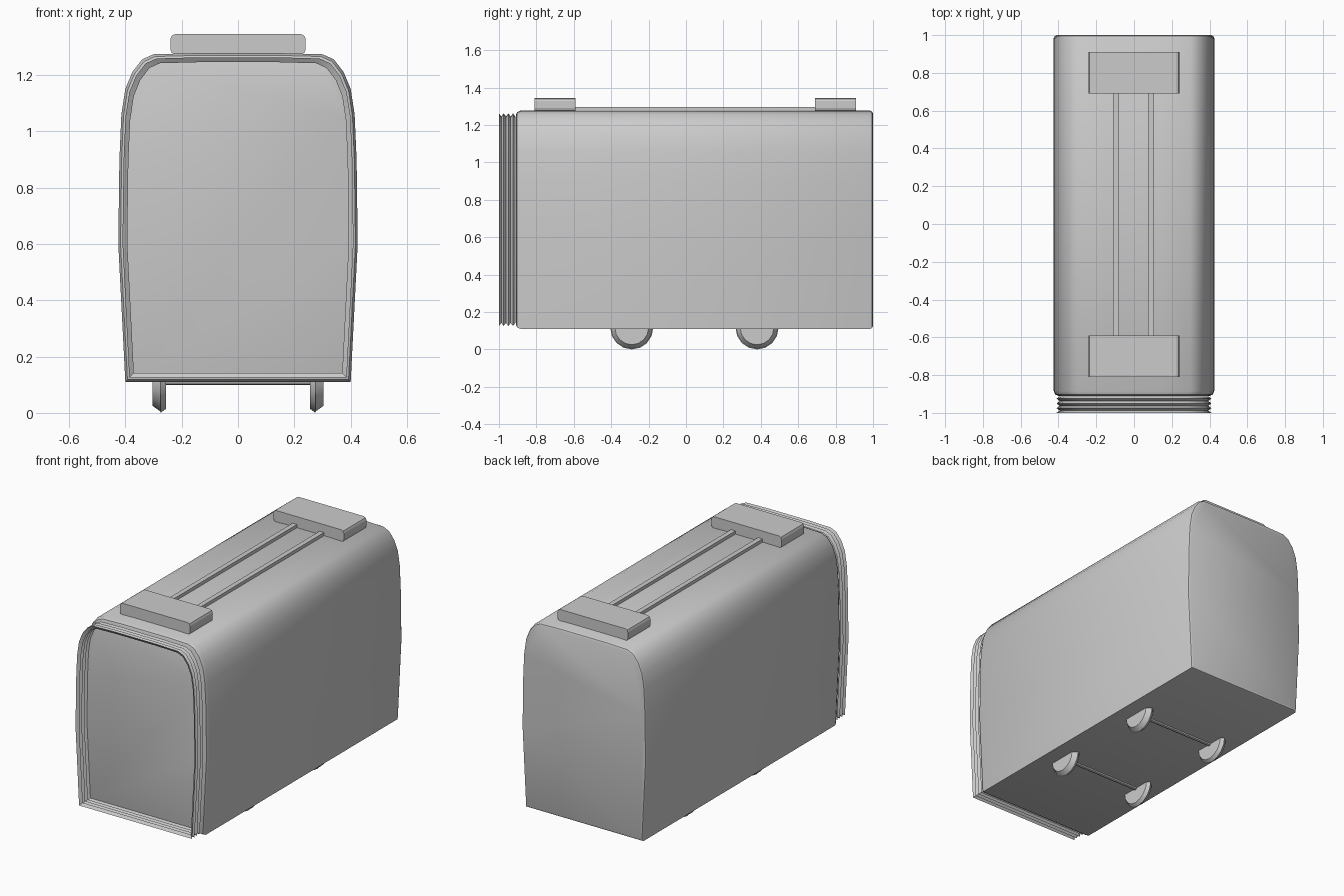
import bpy
import bmesh
import math
from mathutils import Matrix

cube = bpy.data.objects.get("Cube")
if cube:
    bpy.data.objects.remove(cube, do_unlink=True)

grey = bpy.data.materials.new("plain grey")
grey.use_nodes = True
COLOUR = (0.6, 0.6, 0.6, 1)
grey.diffuse_color = COLOUR
grey.node_tree.nodes["Principled BSDF"].inputs["Base Color"].default_value = COLOUR

# Right half of the carriage cross-section (x, z), floor to roof
HALF = [(0.4, 0.11), (0.425, 0.6), (0.421, 0.9), (0.414, 1.06), (0.4, 1.15),
        (0.375, 1.21), (0.34, 1.255), (0.3, 1.273), (0.15, 1.277)]
OUTLINE = HALF + [(-x, z) for x, z in reversed(HALF)]
MID_Z = 0.69


def finish(name, bm, smooth_angle=None):
    bmesh.ops.recalc_face_normals(bm, faces=bm.faces)
    mesh = bpy.data.meshes.new(name)
    bm.to_mesh(mesh)
    bm.free()
    mesh.materials.append(grey)
    obj = bpy.data.objects.new(name, mesh)
    bpy.context.collection.objects.link(obj)
    if smooth_angle:
        bpy.ops.object.select_all(action="DESELECT")
        obj.select_set(True)
        bpy.context.view_layer.objects.active = obj
        bpy.ops.object.shade_smooth_by_angle(angle=math.radians(smooth_angle))
    return obj


def loft(name, stations, capped, angle):
    """Skin the cross-section through (y, inset) stations."""
    bm = bmesh.new()
    rings = []
    for y, inset in stations:
        sx, sz = 1 - inset / 0.425, 1 - inset / 0.585
        rings.append([bm.verts.new((x * sx, y, MID_Z + (z - MID_Z) * sz))
                      for x, z in OUTLINE])
    n = len(OUTLINE)
    for a, b in zip(rings, rings[1:]):
        for i in range(n):
            j = (i + 1) % n
            bm.faces.new((a[i], a[j], b[j], b[i]))
    if capped:
        bm.faces.new(rings[0])
        bm.faces.new(rings[-1])
    return finish(name, bm, angle)


def box(name, low, high, bevel=0, bevel_axis=1):
    bm = bmesh.new()
    bmesh.ops.create_cube(bm, size=1)
    for v in bm.verts:
        v.co = [l + (c + 0.5) * (h - l) for c, l, h in zip(v.co, low, high)]
    if bevel:
        edges = [e for e in bm.edges
                 if abs((e.verts[0].co - e.verts[1].co).normalized()[bevel_axis]) > 0.9]
        bmesh.ops.bevel(bm, geom=edges, offset=bevel, segments=2, affect="EDGES", profile=0.5)
    return finish(name, bm)


def disc(name, x, y, z, outer, inner, depth, sides):
    """Round part along x; outer radius on the side away from the centre line."""
    bm = bmesh.new()
    bmesh.ops.create_cone(bm, cap_ends=True, segments=sides, radius1=inner,
                          radius2=outer, depth=depth)
    side = 1 if x >= 0 else -1
    spin = Matrix.Rotation(side * math.pi / 2, 4, "Y")
    bmesh.ops.transform(bm, matrix=Matrix.Translation((x, y, z)) @ spin, verts=bm.verts)
    return finish(name, bm, 35)


# Body shell with softened ends
loft("carriage_body", [(-0.91, 0.025), (-0.903, 0.008), (-0.885, 0),
                       (0.985, 0), (0.995, 0.005), (1.0, 0.015)], True, 35)

# Folded gangway bellows, open at the front
folds = [(-1 + i * 0.0125, 0.015 if i % 2 == 0 else 0.032) for i in range(8)]
loft("gangway_bellows", folds, False, 25)

# Roof boxes and the two pipes joining them
for name, y in (("front_roof_box", -0.7), ("rear_roof_box", 0.8)):
    box(name, (-0.24, y - 0.11, 1.272), (0.24, y + 0.11, 1.345), 0.018)
for name, x in (("right_roof_pipe", -0.095), ("left_roof_pipe", 0.09)):
    box(name, (x - 0.015, -0.6, 1.27), (x + 0.015, 0.7, 1.297))

# Wheels and axles
for end, y in (("front", -0.29), ("rear", 0.38)):
    for side, sx in (("right", -1), ("left", 1)):
        disc(f"{end}_{side}_wheel_tread", sx * 0.288, y, 0.115, 0.09, 0.112, 0.03, 16)
        disc(f"{end}_{side}_wheel_flange", sx * 0.265, y, 0.115, 0.115, 0.1, 0.02, 16)
    disc(f"{end}_axle", 0, y, 0.112, 0.013, 0.013, 0.54, 8)
